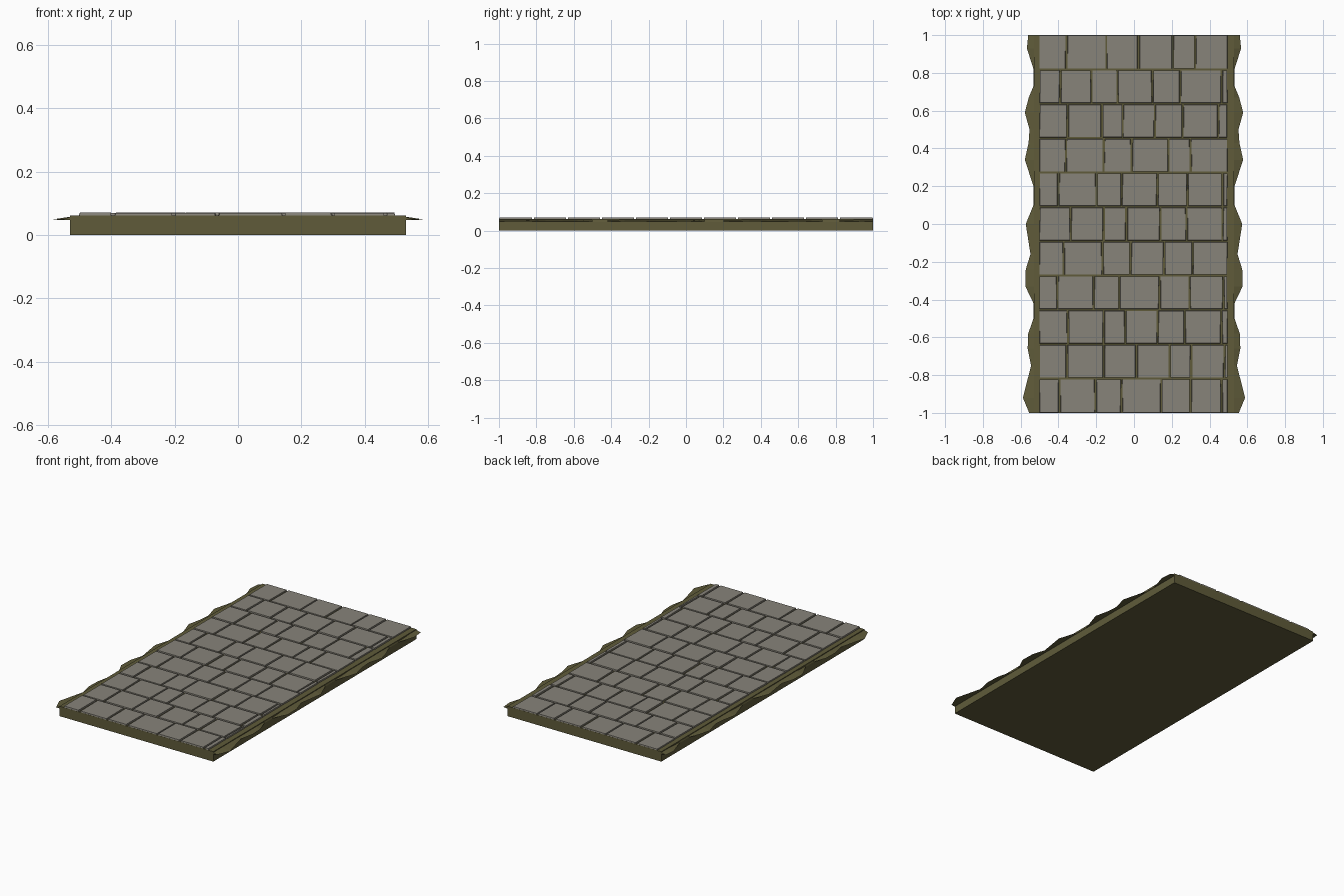
import bpy, bmesh, random

if "Cube" in bpy.data.objects:
    bpy.data.objects.remove(bpy.data.objects["Cube"])
random.seed(4)

def material(name, rgb):
    m = bpy.data.materials.new(name)
    m.diffuse_color = (*rgb, 1)
    m.use_nodes = True
    m.node_tree.nodes["Principled BSDF"].inputs["Base Color"].default_value = m.diffuse_color
    return m

OLIVE = material("olive earth", (0.115, 0.105, 0.042))
STONE = material("grey stone", (0.245, 0.23, 0.195))

def finish(name, bm, mat):
    bmesh.ops.recalc_face_normals(bm, faces=bm.faces)
    me = bpy.data.meshes.new(name)
    bm.to_mesh(me)
    bm.free()
    me.materials.append(mat)
    ob = bpy.data.objects.new(name, me)
    bpy.context.collection.objects.link(ob)

def loft(bm, rings):
    """Closed solid through rings of equal point count."""
    vs = [[bm.verts.new(p) for p in r] for r in rings]
    n = len(vs[0])
    for a, b in zip(vs, vs[1:]):
        for i in range(n):
            bm.faces.new((a[i], a[(i + 1) % n], b[(i + 1) % n], b[i]))
    bm.faces.new(vs[0])
    bm.faces.new(vs[-1])

# Earth bed
def rect(x, y, z):
    return [(-x, -y, z), (x, -y, z), (x, y, z), (-x, y, z)]
bm = bmesh.new()
loft(bm, [rect(0.53, 1, 0), rect(0.53, 1, 0.062)])
finish("earth_bed", bm, OLIVE)

# Paving stones: joint positions of each row, back to front
ROWS = [
    (-.357, -.147, .024, .204, .325),
    (-.39, -.225, -.087, .098, .245, .465),
    (-.35, -.17, -.06, .11, .257, .447),
    (-.36, -.16, -.013, .183, .30),
    (-.40, -.20, -.066, .124, .283, .468),
    (-.335, -.16, -.04, .14, .278, .468),
    (-.373, -.167, -.018, .16, .31),
    (-.405, -.214, -.077, .135, .293, .473),
    (-.35, -.16, -.045, .125, .267, .463),
    (-.357, -.16, .013, .188, .304, .478),
    (-.394, -.204, -.066, .145, .30, .463),
]
PITCH, GAP = 2 / len(ROWS), 0.004
bm = bmesh.new()
for r, joints in enumerate(ROWS):
    y1 = 1 - r * PITCH
    y0 = y1 - PITCH
    lo = y0 + (GAP if r < len(ROWS) - 1 else 0)
    hi = y1 - (GAP if r else 0)
    xs = [-.504, *joints, .498]
    for a, b in zip(xs, xs[1:]):
        a, b = a + GAP, b - GAP
        j = lambda: random.uniform(-.002, .002)
        base = [(a + j(), lo), (b + j(), lo), (b + j(), hi), (a + j(), hi)]
        cx, cy = (a + b) / 2, (lo + hi) / 2
        top = [(x + (.002 if x < cx else -.002), y + (.002 if y < cy else -.002))
               for x, y in base]
        z = .070 + random.uniform(-.001, .001)
        loft(bm, [[(x, y, .058) for x, y in base], [(x, y, z) for x, y in top]])
finish("paving_stones", bm, STONE)

# Ragged grass fringe along both long sides: (y, reach)
FRINGE = [(1, .56), (.93, .567), (.82, .532), (.73, .532), (.67, .557), (.59, .578),
          (.5, .553), (.43, .558), (.34, .578), (.2, .532), (.1, .532), (0, .573),
          (-.16, .548), (-.24, .573), (-.33, .575), (-.42, .532), (-.5, .532),
          (-.58, .56), (-.66, .563), (-.75, .545), (-.92, .588), (-1, .555)]
for side, name in ((-1, "left_fringe"), (1, "right_fringe")):
    bm = bmesh.new()
    loft(bm, [[(side * .528, y, .058), (side * x, y, .049), (side * .528, y, .047)]
              for y, x in FRINGE])
    finish(name, bm, OLIVE)
